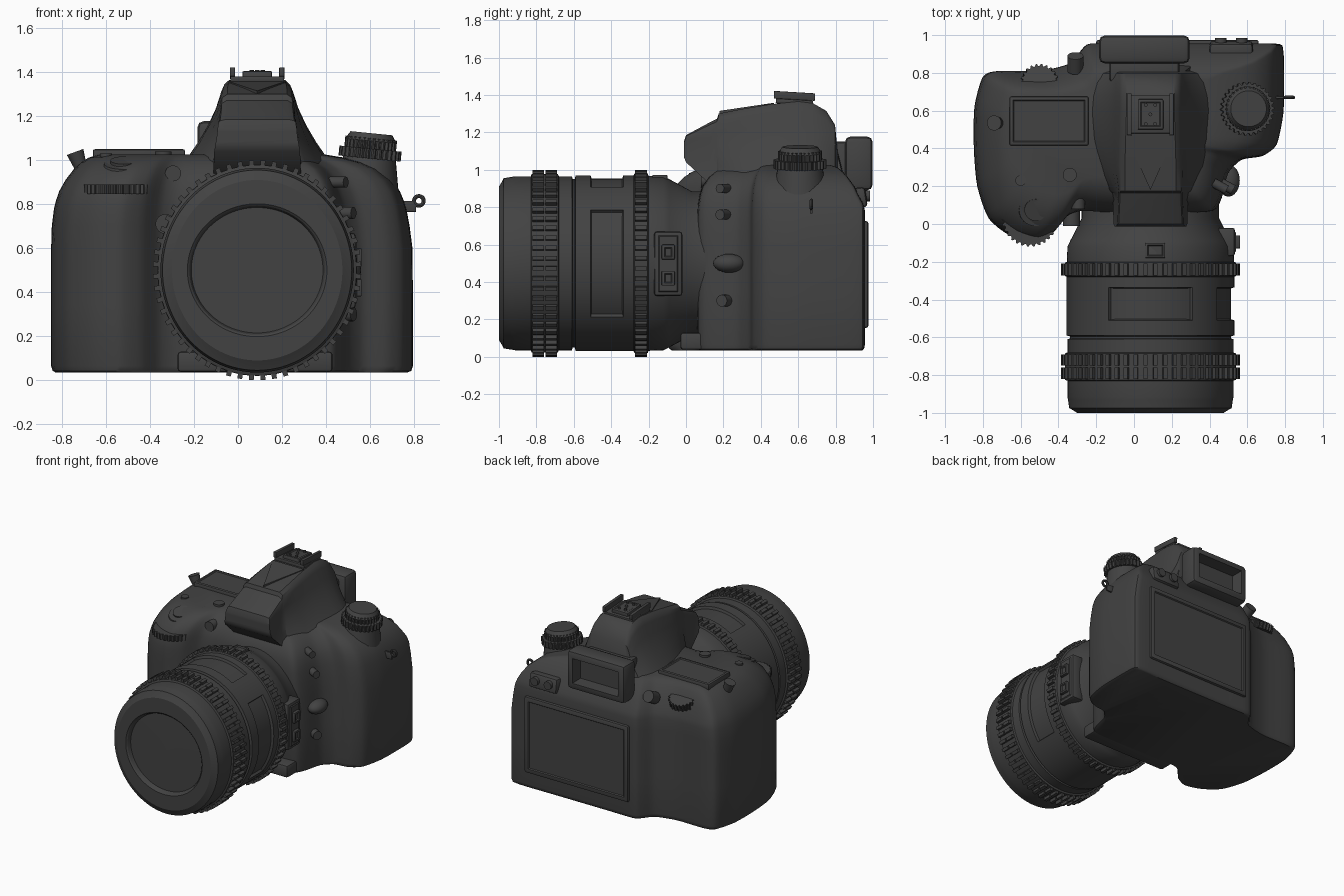
import bpy, bmesh
from math import pi, sin, cos, radians
from mathutils import Vector, Matrix, Euler

if "Cube" in bpy.data.objects:
    bpy.data.objects.remove(bpy.data.objects["Cube"])

dark = bpy.data.materials.new("dark_grey")
dark.diffuse_color = (0.055, 0.055, 0.055, 1)
dark.use_nodes = True
dark.node_tree.nodes["Principled BSDF"].inputs["Base Color"].default_value = dark.diffuse_color
CX, CZ = 0.087, 0.5  # lens axis


def finish(name, bm, angle=35):
    bmesh.ops.recalc_face_normals(bm, faces=bm.faces)
    me = bpy.data.meshes.new(name)
    bm.to_mesh(me)
    bm.free()
    ob = bpy.data.objects.new(name, me)
    bpy.context.collection.objects.link(ob)
    me.materials.append(dark)
    bpy.ops.object.select_all(action='DESELECT')
    ob.select_set(True)
    bpy.context.view_layer.objects.active = ob
    bpy.ops.object.shade_smooth_by_angle(angle=radians(angle))
    return ob


def bevel_sharp(bm, w):
    if w:
        edges = [e for e in bm.edges if e.calc_face_angle(0) > 0.9]
        bmesh.ops.bevel(bm, geom=edges, offset=w, segments=2, profile=0.5, affect='EDGES')


def loft(bm, rings, closed=True):
    rows = [[bm.verts.new(p) for p in r] for r in rings]
    n = len(rows[0])
    for a, b in zip(rows, rows[1:]):
        for i in range(n):
            bm.faces.new((a[i], a[(i + 1) % n], b[(i + 1) % n], b[i]))
    if closed:
        bm.faces.new(rows[0])
        bm.faces.new(rows[-1])
    return rows


def box(name, x, y, z, bevel=0.01, inset=None, rot=(0, 0, 0)):
    """Box from ranges; inset = (direction, border, depth) sinks or raises one face."""
    bm = bmesh.new()
    size = Vector((x[1] - x[0], y[1] - y[0], z[1] - z[0]))
    bmesh.ops.create_cube(bm, size=1, matrix=Matrix.Diagonal(size).to_4x4())
    bevel_sharp(bm, bevel)
    bm.normal_update()
    if inset:
        d = Vector(inset[0])
        f = max(bm.faces, key=lambda f: f.normal.dot(d) * f.calc_area())
        bmesh.ops.inset_region(bm, faces=[f], thickness=inset[1])
        bmesh.ops.inset_region(bm, faces=[f], thickness=0.008, depth=inset[2])
    mid = Vector((sum(x), sum(y), sum(z))) / 2
    bm.transform(Matrix.Translation(mid) @ Euler(rot).to_matrix().to_4x4())
    return finish(name, bm)


def disc(name, loc, r, h, r2=None, rot=(0, 0, 0), bevel=0.006, teeth=0, seg=32, depth=0.012):
    """Round part centred on loc; teeth > 0 gives a knurled rim."""
    bm = bmesh.new()
    r2 = r if r2 is None else r2
    n = teeth * 4 if teeth else seg
    rings = []
    for rad, zz in ((r, -h / 2), (r2, h / 2)):
        ring = []
        for i in range(n):
            k = rad - (depth if teeth and i % 4 > 1 else 0)
            ring.append((k * cos(2 * pi * i / n), k * sin(2 * pi * i / n), zz))
        rings.append(ring)
    loft(bm, rings)
    if not teeth:
        bevel_sharp(bm, bevel)
    bm.transform(Matrix.Translation(loc) @ Euler(rot).to_matrix().to_4x4())
    return finish(name, bm)


# Body: smoothed plan outline lofted upwards, drawn in at the shoulders
plan = [(-.845, .62), (-.848, .4), (-.83, .2), (-.77, .03), (-.66, -.06), (-.54, -.095), (-.44, -.05),
        (-.36, .04), (-.28, .07), (-.1, .06), (.25, .06), (.42, .07), (.465, .14), (.5, .27), (.57, .34),
        (.68, .36), (.755, .42), (.79, .58), (.795, .75), (.79, .92), (.75, .955), (.4, .955), (.0, .955),
        (-.23, .955), (-.28, .92), (-.34, .85), (-.5, .81), (-.72, .81), (-.8, .78)]
outline = []
for i in range(len(plan)):
    p0, p1, p2, p3 = (Vector(plan[(i + k) % len(plan)]) for k in (-1, 0, 1, 2))
    m1, m2 = (p2 - p0) * .35, (p3 - p1) * .35
    for t in (0, .25, .5, .75):
        outline.append(p1 * (2*t**3 - 3*t*t + 1) + m1 * (t**3 - 2*t*t + t) + p2 * (3*t*t - 2*t**3) + m2 * (t**3 - t*t))
# height, left width, right width, front factor, back factor
levels = [(.035, .825, .77, .97, .97), (.043, .838, .788, .99, .99), (.065, .845, .795, 1, 1), (.35, .845, .795, 1, 1),
          (.6, .845, .793, 1, 1), (.7, .842, .78, 1, 1), (.78, .832, .765, 1, 1), (.82, .822, .752, .99, .98),
          (.86, .808, .735, .975, .93), (.91, .78, .7, .94, .88), (.96, .742, .64, .86, .8),
          (.99, .71, .57, .78, .74), (1.012, .675, .48, .69, .68), (1.025, .63, .4, .58, .6)]
bm = bmesh.new()
loft(bm, [[(p.x * (L / .845 if p.x < 0 else R / .795), .5 + (p.y - .5) * (F if p.y < .5 else B), z)
           for p in outline] for z, L, R, F, B in levels])
finish("body", bm, 40)
box("mount_foot", (-.275, .43), (-.03, .15), (.038, .13), .015)

# Viewfinder hump: flared sections along y (y, z bottom, z top, half width bottom, half width top)
sections = [(-.012, 1.07, 1.15, .19, .18), (0, 1.04, 1.185, .195, .175), (.13, .92, 1.255, .2, .168),
            (.165, .9, 1.272, .22, .168), (.175, .9, 1.3, .24, .165), (.3, .85, 1.325, .35, .165),
            (.45, .85, 1.35, .43, .16), (.6, .85, 1.365, .45, .155), (.68, .85, 1.355, .44, .155),
            (.75, .85, 1.315, .42, .155), (.797, .85, 1.24, .38, .16), (.81, .85, 1.1, .34, .18),
            (.86, .8, .9, .3, .25)]
bm = bmesh.new()
rings = []
for y, zb, zt, hb, ht in sections:
    half = [(ht + (hb - ht) * (1 - t) ** 1.6, zb + (zt - zb) * t) for t in (0, .15, .3, .45, .6, .75, .9)]
    half += [(ht * .96, zb + (zt - zb) * .96), (ht * .82, zt)]
    rings.append([(CX + w, y, z) for w, z in half] + [(CX - w, y, z) for w, z in reversed(half)])
loft(bm, rings)
finish("viewfinder_hump", bm, 30)
bm = bmesh.new()
tri = [(CX - .13, .47, 1.358), (CX, .18, 1.315), (CX + .13, .47, 1.358)]
loft(bm, [[(x, y, z - .06) for x, y, z in tri], tri])
finish("hump_top_plate", bm)

# Hot shoe
tilt = (-.06, 0, 0)
box("shoe_base", (-.035, .21), (.48, .68), (1.35, 1.375), .004, rot=tilt)
box("shoe_block", (.02, .155), (.5, .66), (1.36, 1.4), .006, ((0, 0, 1), .012, -.004), rot=tilt)
for s in (-1, 1):
    box("shoe_rail", (CX + s * .112 - .012, CX + s * .112 + .012), (.47, .69), (1.375, 1.415), .003, rot=tilt)
for dx, dy in ((0, 0), (-.025, .05), (.025, .05), (-.025, -.05), (.025, -.05)):
    disc("shoe_contact", (CX + dx, .58 + dy, 1.403), .01, .012, seg=12, bevel=0)

# Eyepiece, screen and back controls
box("eyepiece", (-.185, .295), (.85, .998), (.89, 1.178), .03, ((0, 1, 0), .03, -.09))
box("eyepiece_mount", (-.13, .24), (.75, .9), (.85, 1.15), .02)
box("screen", (-.2, .66), (.93, .975), (.155, .725), .012, ((0, 1, 0), .03, -.008))
box("back_button_panel", (.4, .63), (.82, .965), (.79, .9), .02, rot=(.15, 0, 0))
for x in (.46, .57):
    disc("back_button", (x, .965, .86), .03, .04, rot=(-pi / 2, 0, 0))
disc("side_back_button", (-.31, .85, .93), .042, .09, rot=(-1.1, 0, 0))
disc("rear_wheel", (-.5, .745, .925), .1, .05, rot=(-.35, 0, 0), teeth=22)

# Top plate controls on the grip side
box("top_display", (-.66, -.24), (.415, .675), (1.0, 1.05), .01, ((0, 0, 1), .012, -.006))
disc("eyesight_knob", (-.725, .535, .995), .026, .09, .04, rot=(0, -.35, 0))
for x, y, z, r in ((-.6, .23, 1.005, .028), (-.42, .18, 1.0, .024), (-.34, .26, 1.015, .037)):
    disc("top_button", (x, y, z), r, .05)
disc("front_wheel", (-.55, .03, .868), .15, .042, teeth=30)
disc("shutter_collar", (-.52, .08, .96), .1, .05, .088, rot=(.3, 0, 0))
disc("shutter_button", (-.52, .078, .985), .06, .03, rot=(.3, 0, 0))
disc("front_lamp", (-.295, .13, .94), .036, .1, rot=(pi / 2, 0, 0))
disc("front_button", (-.33, .04, .71), .045, .1, rot=(pi / 2, 0, 0))

# Mode dial
mt = (0, .1, 0)
disc("mode_dial_base", (.59, .61, .93), .15, .16, .12, rot=mt)
disc("mode_dial_flange", (.6, .61, 1.03), .142, .045, rot=mt, teeth=30)
disc("mode_dial_grip", (.603, .61, 1.075), .118, .05, rot=mt, teeth=30)
disc("mode_dial_cap", (.605, .61, 1.105), .118, .035, .095, rot=mt)

# Side fittings and strap lug
for x, y, z, r in ((.455, .2, .9, .025), (.49, .2, .76, .027), (.49, .21, .3, .032)):
    disc("side_socket", (x, y, z), r, .08, rot=(.5, pi / 2, 0), seg=20)
bm = bmesh.new()
bmesh.ops.create_uvsphere(bm, u_segments=24, v_segments=12, radius=1,
                          matrix=Matrix.Translation((.5, .23, .5)) @ Matrix.Diagonal((.06, .085, .05, 1)))
finish("release_button", bm)
bpy.ops.mesh.primitive_torus_add(location=(.822, .67, .815), rotation=(pi / 2, 0, 0), major_radius=.022,
                                 minor_radius=.009, major_segments=20, minor_segments=8)
bpy.context.object.name = "strap_ring"
bpy.context.object.data.materials.append(dark)
box("strap_tab", (.72, .81), (.663, .677), (.765, .815), .003)

# Lens barrel: slightly oval lathe along y, with two sunken windows
profile = [(-.97, .02), (-.967, .285), (-.992, .293), (-1, .302), (-1, .41), (-.985, .435), (-.975, .455), (-.93, .462),
           (-.915, .465), (-.83, .465), (-.825, .478), (-.685, .478), (-.68, .465), (-.61, .465), (-.605, .45),
           (-.595, .45), (-.59, .47), (-.51, .47), (-.335, .47), (-.28, .47), (-.275, .48), (-.205, .48),
           (-.2, .468), (-.12, .465), (-.09, .45), (.03, .385), (.15, .385)]
N = 96
bm = bmesh.new()
loft(bm, [[(CX + (.945 if r > .35 else 1.05) * r * cos(2 * pi * i / N), y, CZ + r * sin(2 * pi * i / N))
           for i in range(N)] for y, r in profile])
bmesh.ops.recalc_face_normals(bm, faces=bm.faces)
band = [f for f in bm.faces if -.51 < f.calc_center_median().y < -.335 and len(f.verts) == 4
        and abs(f.normal.y) < .1 and abs(max(v.co.y for v in f.verts) + .335) < .001]
for d, c in ((Vector((0, 0, 1)), cos(radians(32))), (Vector((1, 0, 0)), cos(radians(36)))):
    win = [f for f in band if f.normal.dot(d) > c]
    bmesh.ops.inset_region(bm, faces=win, thickness=.006, depth=-.018)
finish("lens_barrel", bm, 30)

# Lens grip ridges
bm = bmesh.new()
for y, ln in ((-.79, .06), (-.72, .06), (-.24, .064)):
    for i in range(56):
        a = 2 * pi * (i + .5) / 56
        m = Matrix.Translation((CX + .945 * .483 * cos(a), y, CZ + .483 * sin(a))) @ Matrix.Rotation(-a, 4, 'Y')
        bmesh.ops.create_cube(bm, size=1, matrix=m @ Matrix.Diagonal((.034, ln, .022, 1)))
finish("lens_grip_ridges", bm)

# Lens switches and index block
box("lens_switch_panel", (.44, .535), (-.17, -.02), (.325, .67), .015, ((1, 0, 0), .01, .006))
for z in (.42, .56):
    box("lens_switch", (.5, .562), (-.13, -.06), (z - .04, z + .04), .006, ((1, 0, 0), .012, -.008))
box("lens_index", (.06, .165), (-.18, -.1), (.9, .973), .005, ((0, 0, 1), .008, -.008))
